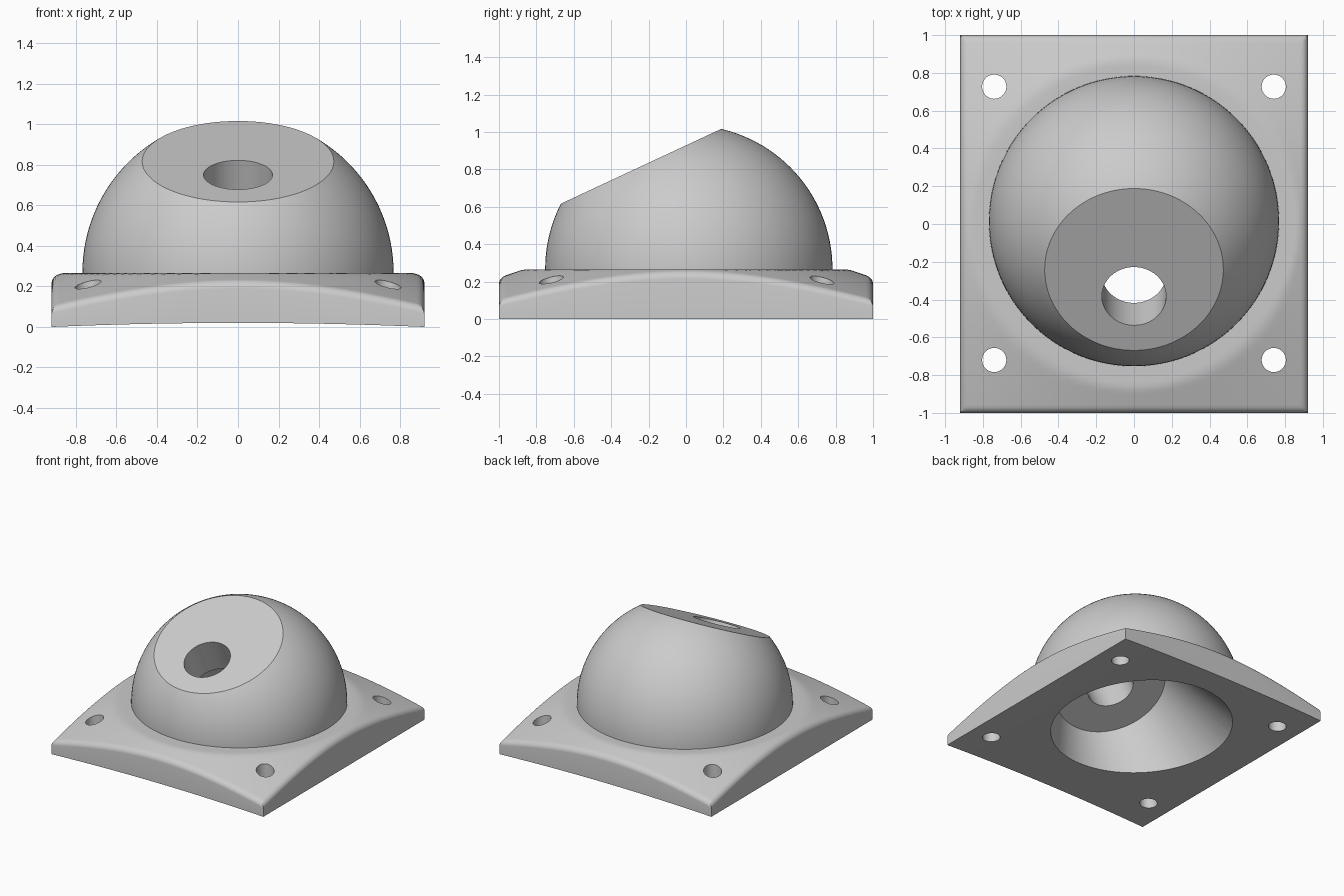
import bpy, bmesh, math
from mathutils import Vector, Matrix

cube = bpy.data.objects.get("Cube")
if cube:
    bpy.data.objects.remove(cube, do_unlink=True)

HALF_X, HALF_Y = 0.92, 1.0
TILT = math.radians(25)
AXIS = Vector((0, -math.sin(TILT), math.cos(TILT)))   # outward normal of the sloped face
DOME_CENTRE, DOME_R = Vector((0, 0.015, 0.268)), 0.768
FACE_POINT = DOME_CENTRE + AXIS * 0.605
BORE_POINT = Vector((0, -0.382, 0.75))

grey = bpy.data.materials.new("light_grey")
grey.use_nodes = True
colour = (0.6, 0.6, 0.6, 1)
grey.diffuse_color = colour
grey.node_tree.nodes["Principled BSDF"].inputs["Base Color"].default_value = colour


def make_object(name, bm):
    bmesh.ops.recalc_face_normals(bm, faces=bm.faces)
    mesh = bpy.data.meshes.new(name)
    bm.to_mesh(mesh)
    bm.free()
    mesh.materials.append(grey)
    obj = bpy.data.objects.new(name, mesh)
    bpy.context.collection.objects.link(obj)
    return obj


def cutter(name, top, bottom, r_top, r_bottom):
    """Round cutter between two points."""
    axis = top - bottom
    matrix = Matrix.Translation((top + bottom) / 2) @ axis.to_track_quat('Z', 'Y').to_matrix().to_4x4()
    bm = bmesh.new()
    bmesh.ops.create_cone(bm, cap_ends=True, segments=96, radius1=r_bottom,
                          radius2=r_top, depth=axis.length, matrix=matrix)
    obj = make_object(name, bm)
    obj.hide_render = True
    return obj


def top_height(x, y):
    """Flat centre, conical fall to the corners, rounded rim."""
    z = 0.265 - 0.34 * max(0, math.hypot(x, y) - 0.87)
    fillet = 0.032
    d = min(HALF_X - abs(x), HALF_Y - abs(y), fillet)
    return z - fillet + math.sqrt(max(0, fillet ** 2 - (fillet - d) ** 2))


# Base plate: a grid crowded towards its rim, extruded to a slightly arched underside
bm = bmesh.new()
bmesh.ops.create_grid(bm, x_segments=64, y_segments=64, size=1)
for v in bm.verts:
    v.co.x = HALF_X * math.sin(v.co.x * math.pi / 2)
    v.co.y = HALF_Y * math.sin(v.co.y * math.pi / 2)
    v.co.z = top_height(v.co.x, v.co.y)
lower = bmesh.ops.extrude_face_region(bm, geom=bm.faces[:])["geom"]
for v in lower:
    if isinstance(v, bmesh.types.BMVert):
        v.co.z = 0.02 * (1 - (v.co.x / HALF_X) ** 2)
body = make_object("domed_mount", bm)

# Dome: sphere trimmed inside the plate and by the sloped face
bm = bmesh.new()
bmesh.ops.create_uvsphere(bm, u_segments=128, v_segments=64, radius=DOME_R,
                          matrix=Matrix.Translation(DOME_CENTRE))
for point, normal in ((Vector((0, 0, 0.12)), Vector((0, 0, -1))), (FACE_POINT, AXIS)):
    cut = bmesh.ops.bisect_plane(bm, geom=bm.verts[:] + bm.edges[:] + bm.faces[:],
                                 plane_co=point, plane_no=normal, clear_outer=True)
    rim = [e for e in cut["geom_cut"] if isinstance(e, bmesh.types.BMEdge)]
    bmesh.ops.holes_fill(bm, edges=rim)
dome = make_object("dome", bm)

# Tilted bore, the conical cavity beneath it, and four screw holes
inner = BORE_POINT - AXIS * 0.28
flare = 1.15
cutters = [
    cutter("cavity_cutter", inner, inner - AXIS * flare,
           0.41, 0.41 + flare * math.tan(math.radians(21))),
    cutter("bore_cutter", BORE_POINT + AXIS * 0.3, inner - AXIS * 0.1, 0.17, 0.17),
]
for x in (-0.74, 0.74):
    for y in (-0.72, 0.727):
        cutters.append(cutter("screw_hole_cutter", Vector((x, y, 0.5)),
                              Vector((x, y, -0.2)), 0.064, 0.064))

# Join the dome, cut the openings and finish the shading
bpy.ops.object.select_all(action='DESELECT')
bpy.context.view_layer.objects.active = body
body.select_set(True)
for tool in [dome] + cutters:
    mod = body.modifiers.new(tool.name, 'BOOLEAN')
    mod.object = tool
    mod.solver = 'EXACT'
    mod.operation = 'UNION' if tool is dome else 'DIFFERENCE'
    bpy.ops.object.modifier_apply(modifier=mod.name)
    bpy.data.objects.remove(tool, do_unlink=True)
bpy.ops.object.shade_smooth_by_angle(angle=math.radians(25))
